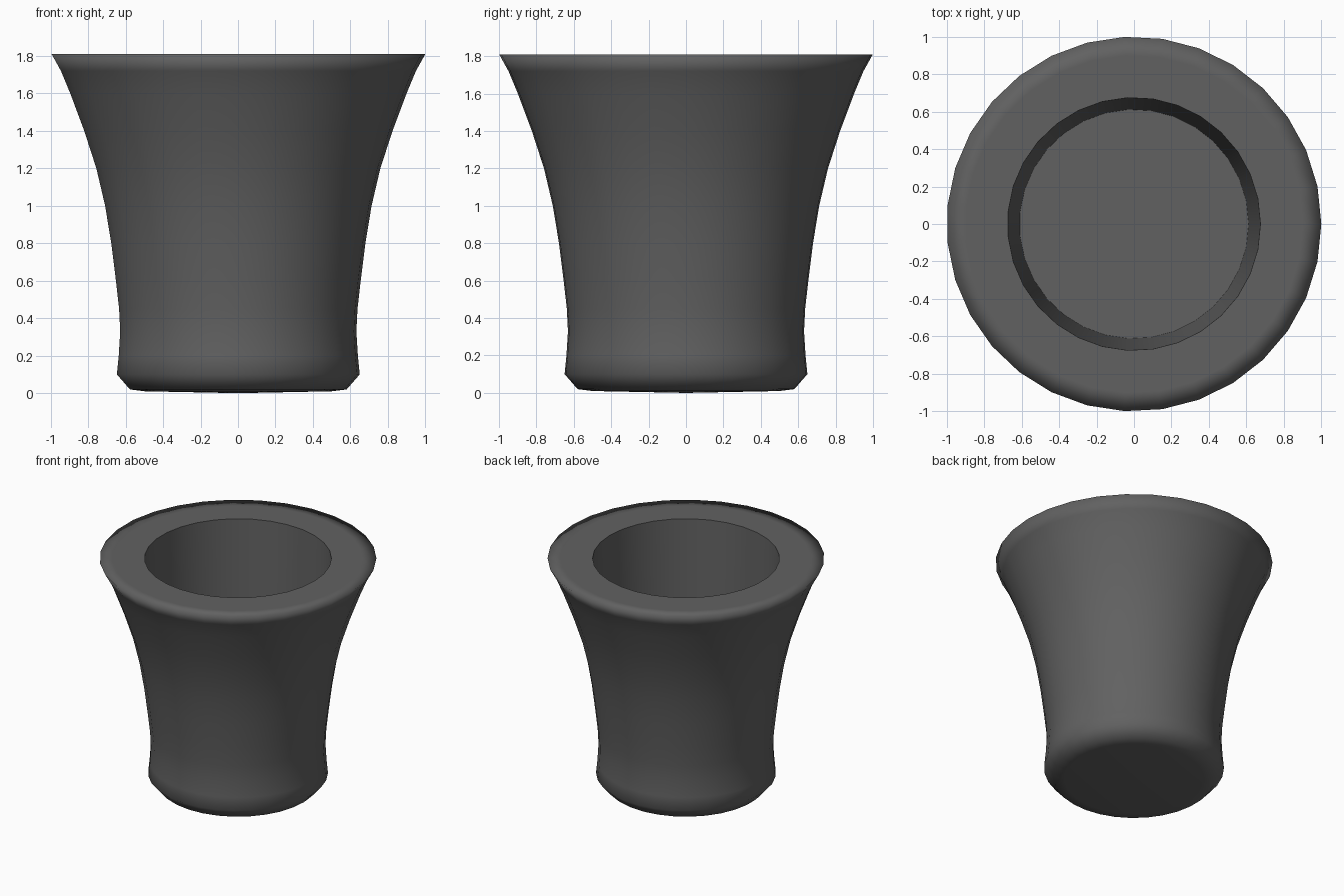
import bpy
import bmesh
import math

cube = bpy.data.objects.get("Cube")
if cube:
    bpy.data.objects.remove(cube)

SIDES = 31

# Dark grey body colour
mat = bpy.data.materials.new("dark_grey")
mat.use_nodes = True
colour = (0.12, 0.12, 0.12, 1)
mat.diffuse_color = colour
bsdf = mat.node_tree.nodes["Principled BSDF"]
bsdf.inputs["Base Color"].default_value = colour
bsdf.inputs["Roughness"].default_value = 0.6

# Profile (radius, height) from the underside, up the flare, over the rim, into the hollow
outer = [(0, 0), (0.5, 0.01), (0.58, 0.02), (0.65, 0.1), (0.64, 0.2),
         (0.632, 0.33), (0.638, 0.45), (0.655, 0.6), (0.68, 0.8),
         (0.713, 1.0), (0.76, 1.2), (0.825, 1.4), (0.9, 1.6),
         (0.95, 1.72), (1, 1.81), (0.9, 1.81)]
hole_edge = (0.675, 1.81)
floor_edge = (0.612, 0.1)
profile = outer + [hole_edge, floor_edge, (0, 0.1)]


def lathe(name, points, sharp):
    """Revolve points about z, keeping the rings listed in sharp crisp."""
    bm = bmesh.new()
    rings = []
    for r, z in points:
        count = SIDES if r else 1
        rings.append([bm.verts.new((r * math.cos(math.tau * i / SIDES),
                                    r * math.sin(math.tau * i / SIDES), z))
                      for i in range(count)])
    for low, high in zip(rings, rings[1:]):
        for i in range(SIDES):
            j = (i + 1) % SIDES
            corners = [low[i % len(low)], low[j % len(low)],
                       high[j % len(high)], high[i % len(high)]]
            bm.faces.new(list(dict.fromkeys(corners))).smooth = True
    for point in sharp:
        ring = rings[points.index(point)]
        for i in range(SIDES):
            bm.edges.get((ring[i - 1], ring[i])).smooth = False
    bmesh.ops.recalc_face_normals(bm, faces=bm.faces)
    mesh = bpy.data.meshes.new(name)
    bm.to_mesh(mesh)
    bm.free()
    mesh.materials.append(mat)
    obj = bpy.data.objects.new(name, mesh)
    bpy.context.collection.objects.link(obj)
    return obj


# Flared cup with a thick rim and deep hollow
lathe("flared_cup", profile, [hole_edge, floor_edge])
